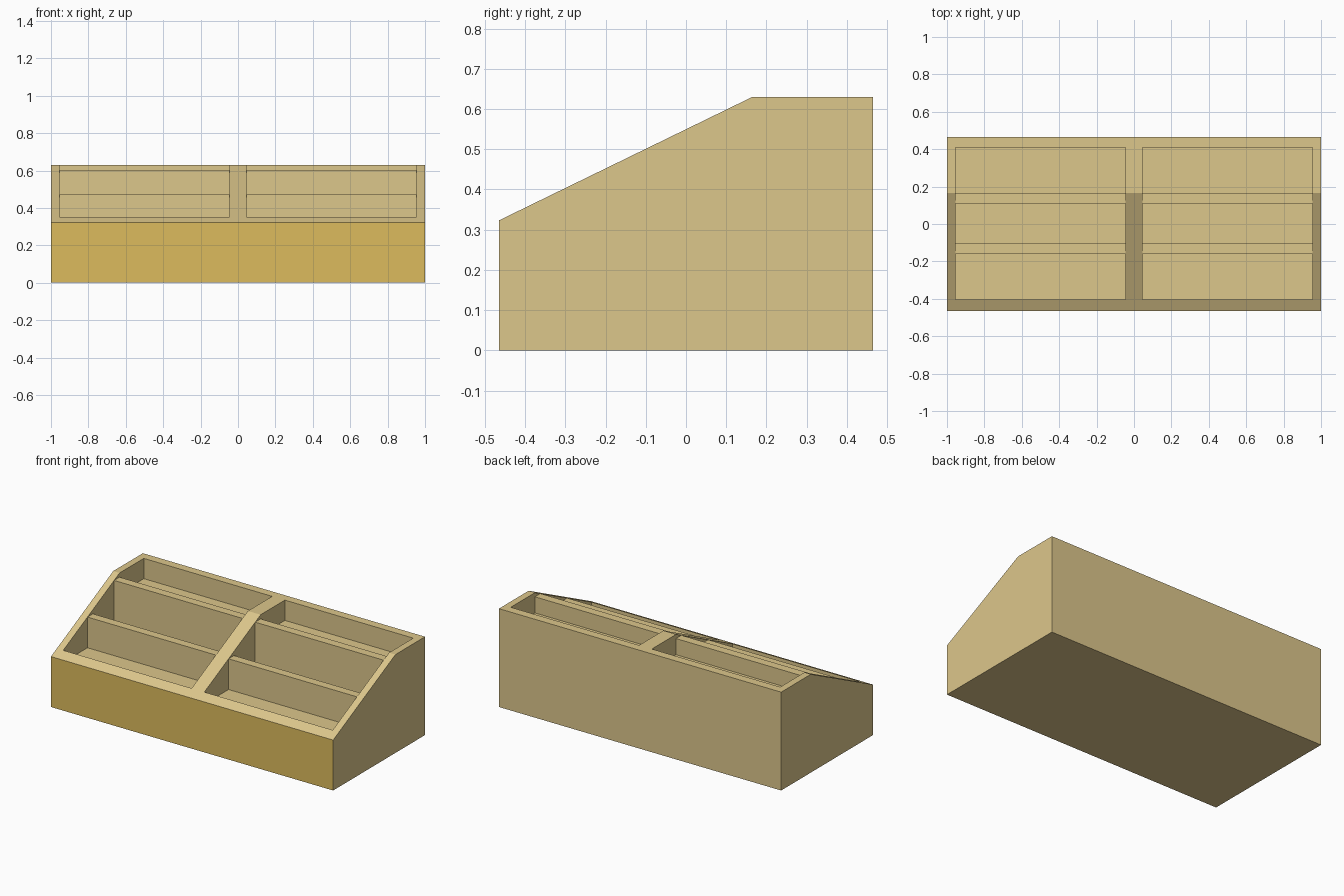
import bpy, bmesh

if "Cube" in bpy.data.objects:
    bpy.data.objects.remove(bpy.data.objects["Cube"])

def material(name, rgb):
    m = bpy.data.materials.new(name)
    m.diffuse_color = (*rgb, 1)
    m.use_nodes = True
    m.node_tree.nodes["Principled BSDF"].inputs["Base Color"].default_value = m.diffuse_color
    return m

wood = material("pale_wood", (0.72, 0.57, 0.26))
front_wood = material("golden_wood", (0.72, 0.50, 0.11))

def prism(name, profile, x0, x1):
    """Extrude a (y, z) profile along x."""
    bm = bmesh.new()
    face = bm.faces.new([bm.verts.new((x0, y, z)) for y, z in profile])
    ext = bmesh.ops.extrude_face_region(bm, geom=[face])
    moved = [v for v in ext["geom"] if isinstance(v, bmesh.types.BMVert)]
    bmesh.ops.translate(bm, verts=moved, vec=(x1 - x0, 0, 0))
    bmesh.ops.recalc_face_normals(bm, faces=bm.faces)
    me = bpy.data.meshes.new(name)
    bm.to_mesh(me)
    bm.free()
    ob = bpy.data.objects.new(name, me)
    bpy.context.collection.objects.link(ob)
    me.materials.append(wood)
    return ob

def slope(y):
    return min(0.63, 0.323 + (y + 0.465) * 0.307 / 0.63)

# Solid sloped case
case = prism("display_case", [(-0.465, 0), (0.465, 0), (0.465, 0.63),
                              (0.165, 0.63), (-0.465, 0.323)], -1, 1)
case.data.materials.append(front_wood)
for f in case.data.polygons:
    if f.normal.y < -0.99:
        f.material_index = 1

# Stepped cutter for each side: three bins with flat-topped dividers between
d1, d2 = slope(-0.16), slope(0.11)
steps = [(-0.405, 0.275), (-0.16, 0.275), (-0.16, d1), (-0.105, d1),
         (-0.105, 0.335), (0.11, 0.335), (0.11, d2), (0.165, d2),
         (0.165, 0.50), (0.41, 0.50), (0.41, 0.9), (-0.405, 0.9)]
for side, x0, x1 in (("left", -0.955, -0.045), ("right", 0.045, 0.955)):
    cutter = prism(side + "_bins_cutter", steps, x0, x1)
    cutter.hide_render = True
    cutter.hide_set(True)
    mod = case.modifiers.new(side + "_bins", 'BOOLEAN')
    mod.operation = 'DIFFERENCE'
    mod.solver = 'EXACT'
    mod.object = cutter

# Apply the cuts and remove the cutters
bpy.context.view_layer.objects.active = case
case.select_set(True)
for mod in list(case.modifiers):
    cutter = mod.object
    bpy.ops.object.modifier_apply(modifier=mod.name)
    bpy.data.objects.remove(cutter)
